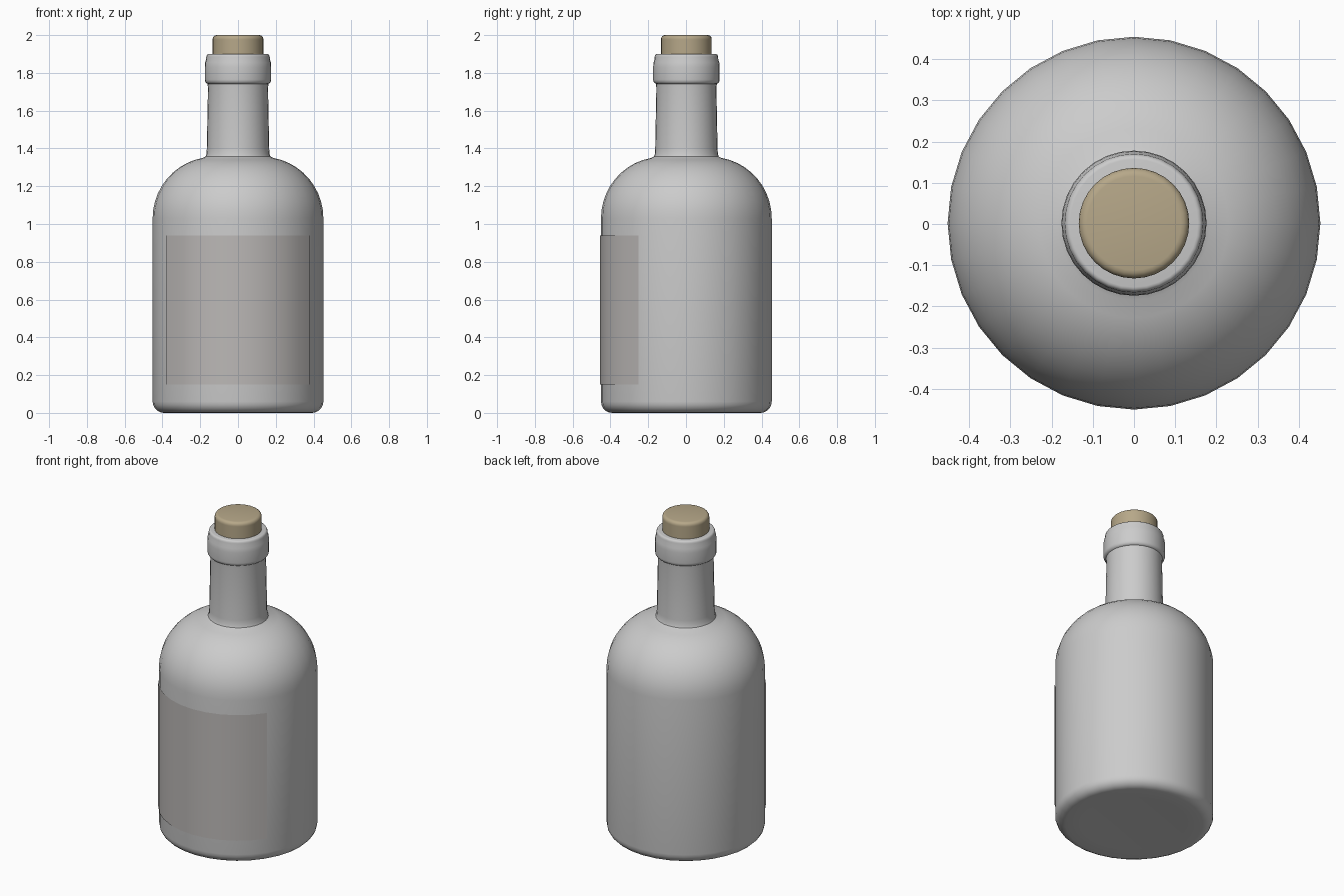
import bpy, bmesh
from math import sin, cos, pi, radians

if "Cube" in bpy.data.objects:
    bpy.data.objects.remove(bpy.data.objects["Cube"])

SEG = 32          # sides of every turned part
Y0 = 0.002        # bottle axis, balances the label thickness


def finish(name, bm, color=None):
    mesh = bpy.data.meshes.new(name)
    bm.to_mesh(mesh)
    bm.free()
    obj = bpy.data.objects.new(name, mesh)
    bpy.context.collection.objects.link(obj)
    obj.location.y = Y0
    if color:
        mat = bpy.data.materials.new(name + "_colour")
        mat.diffuse_color = (*color, 1)
        mat.use_nodes = True
        mat.node_tree.nodes["Principled BSDF"].inputs["Base Color"].default_value = mat.diffuse_color
        mesh.materials.append(mat)
    bpy.ops.object.select_all(action='DESELECT')
    bpy.context.view_layer.objects.active = obj
    obj.select_set(True)
    bpy.ops.object.shade_smooth_by_angle(angle=radians(40))
    return obj


def lathe(name, profile, color=None):
    """Turn an (r, z) profile, listed bottom to top, around the z axis."""
    bm = bmesh.new()
    verts = [bm.verts.new((r, 0, z)) for r, z in profile]
    edges = [bm.edges.new(pair) for pair in zip(verts, verts[1:])]
    bmesh.ops.spin(bm, geom=verts + edges, axis=(0, 0, 1), cent=(0, 0, 0),
                   angle=2 * pi, steps=SEG, use_duplicate=False)
    bmesh.ops.remove_doubles(bm, verts=bm.verts, dist=1e-4)
    bmesh.ops.recalc_face_normals(bm, faces=bm.faces)
    return finish(name, bm, color)


def arc(cr, cz, a, b, start, end, n):
    """Points on an elliptical arc, angles in degrees."""
    angles = [radians(start + (end - start) * i / n) for i in range(n + 1)]
    return [(cr + a * cos(t), cz + b * sin(t)) for t in angles]


# Bottle: rounded base, straight body, domed shoulder, neck and lip
base = arc(0.392, 0.06, 0.06, 0.06, -90, 0, 5)
shoulder = arc(0.13, 1.03, 0.322, 0.325, 0, 80, 10)
neck = [(0.172, 1.357), (0.167, 1.37), (0.165, 1.40), (0.159, 1.72), (0.161, 1.738)]
lip = (arc(0.158, 1.765, 0.018, 0.023, -80, 0, 4) + [(0.176, 1.83)]
       + [(0.174, 1.855), (0.169, 1.87), (0.168, 1.885)]
       + arc(0.155, 1.887, 0.012, 0.013, 20, 90, 3))
lathe("bottle", [(0, 0.008), (0.3, 0.004)] + base + shoulder + neck + lip + [(0, 1.90)])

# Cork stopper with softened top rim
lathe("cork", [(0, 1.87), (0.134, 1.87), (0.134, 1.975)]
      + arc(0.114, 1.98, 0.02, 0.02, 0, 90, 4) + [(0, 2.0)], (0.47, 0.39, 0.25))

# Label: thin sheet wrapped over ten body facets at the front
bm = bmesh.new()
R = 0.456
rows = []
for i in range(-5, 6):
    t = 2 * pi * i / SEG
    rows.append([bm.verts.new((R * sin(t), -R * cos(t), z)) for z in (0.15, 0.94)])
for (a, b), (c, d) in zip(rows, rows[1:]):
    bm.faces.new((a, c, d, b))
finish("label", bm, (0.5, 0.48, 0.47))
